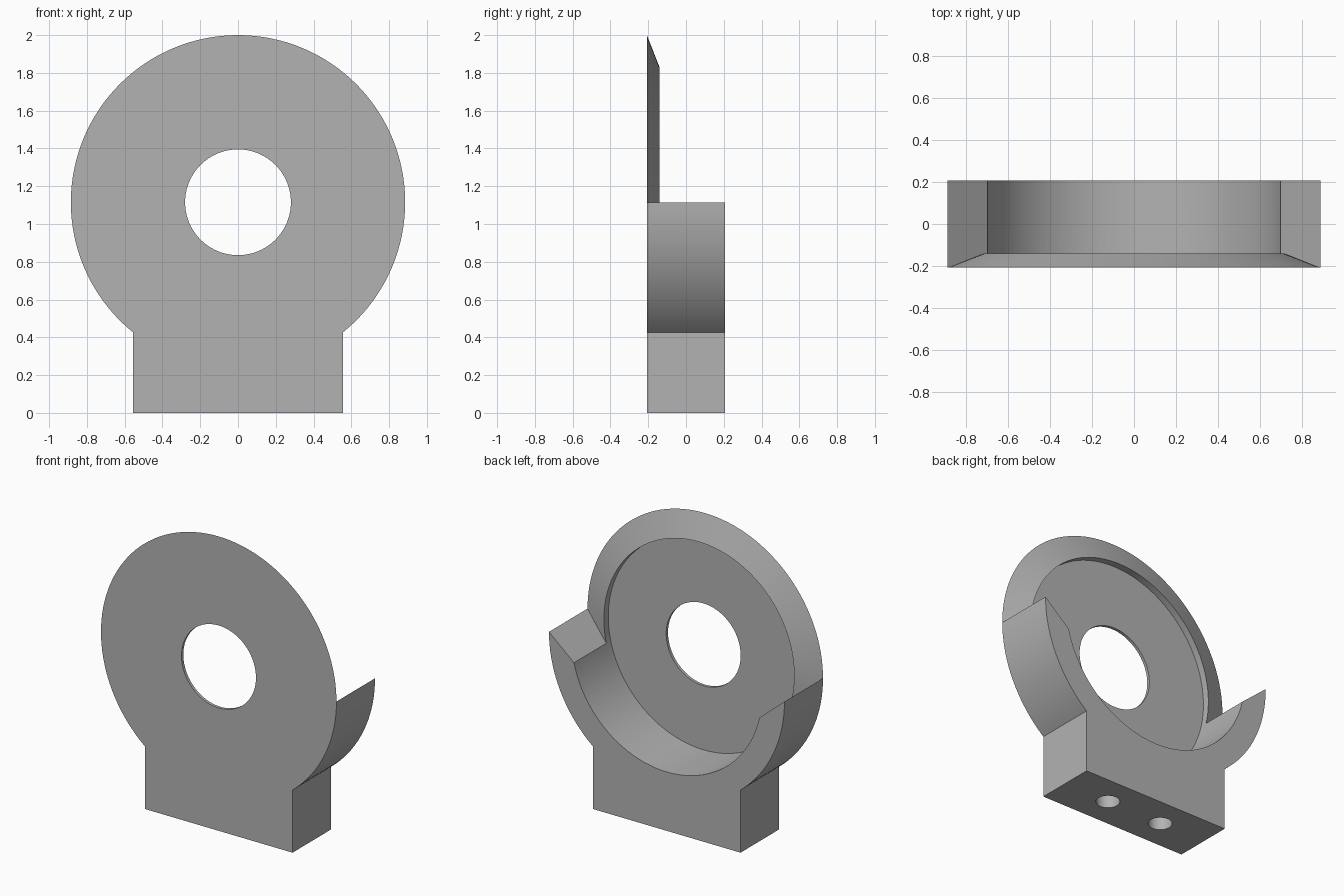
import bpy, bmesh, math

if "Cube" in bpy.data.objects:
    bpy.data.objects.remove(bpy.data.objects["Cube"])

CZ, R, RIN, HOLE = 1.115, 0.885, 0.715, 0.28   # disc centre height and radii
FRONT, BACK, FLOOR, RIM = -0.207, 0.207, -0.187, -0.14
BASE_X = 0.555
SEG = 128
STEP = math.tau / SEG

grey = bpy.data.materials.new("plain grey")
colour = (0.45, 0.45, 0.45, 1)
grey.diffuse_color = colour
grey.use_nodes = True
grey.node_tree.nodes["Principled BSDF"].inputs["Base Color"].default_value = colour


def polar(r, a):
    return (r * math.cos(a), CZ + r * math.sin(a))


def arc(r, a0, a1):
    """Points from a0 down to a1, sharing the disc's angular divisions."""
    inner = [i * STEP for i in range(SEG, -SEG - 1, -1) if a1 + 1e-3 < i * STEP < a0 - 1e-3]
    return [polar(r, a) for a in [a0] + inner + [a1]]


def finish(name, bm):
    bmesh.ops.recalc_face_normals(bm, faces=bm.faces)
    mesh = bpy.data.meshes.new(name)
    bm.to_mesh(mesh)
    bm.free()
    mesh.materials.append(grey)
    obj = bpy.data.objects.new(name, mesh)
    bpy.context.collection.objects.link(obj)
    return obj


def lathe(name, profile):
    """Closed ring turned around the disc axis from (radius, y) pairs."""
    bm = bmesh.new()
    rings = []
    for i in range(SEG):
        a = (i if i <= SEG // 2 else i - SEG) * STEP
        ring = []
        for r, y in profile:
            x, z = polar(r, a)
            ring.append(bm.verts.new((x, y, z)))
        rings.append(ring)
    n = len(profile)
    for i in range(SEG):
        p, q = rings[i], rings[(i + 1) % SEG]
        for j in range(n):
            k = (j + 1) % n
            bm.faces.new((p[j], p[k], q[k], q[j]))
    return finish(name, bm)


def prism(name, outline, y0, y1):
    bm = bmesh.new()
    face = bm.faces.new([bm.verts.new((x, y0, z)) for x, z in outline])
    out = bmesh.ops.extrude_face_region(bm, geom=[face])
    verts = [v for v in out["geom"] if isinstance(v, bmesh.types.BMVert)]
    bmesh.ops.translate(bm, verts=verts, vec=(0, y1 - y0, 0))
    return finish(name, bm)


def combine(target, other, operation):
    mod = target.modifiers.new(operation.lower(), "BOOLEAN")
    mod.operation, mod.solver, mod.object = operation, "EXACT", other
    bpy.context.view_layer.objects.active = target
    bpy.ops.object.modifier_apply(modifier=mod.name)
    bpy.data.objects.remove(other)


# Front disc: chamfered rim, shallow recess, centre hole
disc = lathe("front_disc", [(HOLE, FRONT), (R, FRONT), (RIM and RIN, RIM),
                            (RIN, FLOOR), (HOLE, FLOOR)])

# Lower cradle: curved wings with slanted tips, standing on a block foot
foot = -math.acos(BASE_X / R)
tip = -math.atan2(0.16, 0.70)
right_outer = arc(R, 0, foot) + [(BASE_X, 0)]
left_outer = [(-x, z) for x, z in reversed(right_outer)]
inner = arc(RIN, tip, -math.pi - tip)
cradle = prism("ring_bracket", right_outer + left_outer + inner[::-1], FRONT, BACK)
combine(cradle, disc, "UNION")

# Two blind mounting holes in the underside
for x in (-0.21, 0.21):
    bpy.ops.mesh.primitive_cylinder_add(vertices=48, radius=0.074, depth=0.6, location=(x, 0, 0))
    cutter = bpy.context.object
    cutter.hide_render = True
    cutter.data.materials.append(grey)
    combine(cradle, cutter, "DIFFERENCE")

# Smooth the curved walls, keep the edges crisp
bpy.ops.object.select_all(action="DESELECT")
cradle.select_set(True)
bpy.context.view_layer.objects.active = cradle
bpy.ops.object.shade_smooth_by_angle(angle=math.radians(15))
